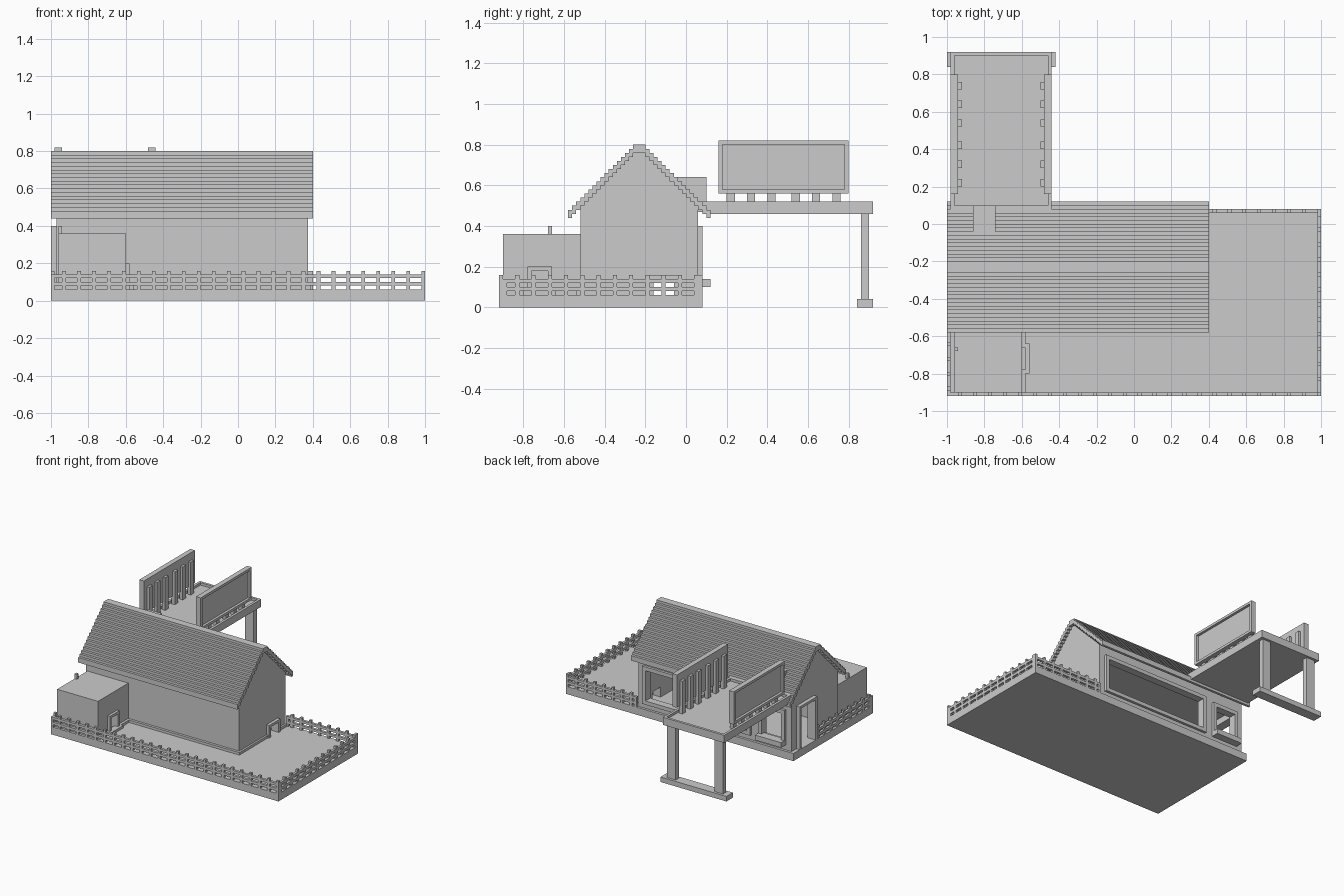
import bpy, bmesh

if "Cube" in bpy.data.objects:
    bpy.data.objects.remove(bpy.data.objects["Cube"])


def boxes(name, items):
    """One object made of boxes given as (x0, x1, y0, y1, z0, z1)."""
    bm = bmesh.new()
    for x0, x1, y0, y1, z0, z1 in items:
        verts = bmesh.ops.create_cube(bm, size=1)["verts"]
        for v in verts:
            v.co.x = x1 if v.co.x > 0 else x0
            v.co.y = y1 if v.co.y > 0 else y0
            v.co.z = z1 if v.co.z > 0 else z0
    return finish(name, bm)


def finish(name, bm):
    mesh = bpy.data.meshes.new(name)
    bmesh.ops.recalc_face_normals(bm, faces=bm.faces[:])
    bm.to_mesh(mesh)
    bm.free()
    ob = bpy.data.objects.new(name, mesh)
    bpy.context.collection.objects.link(ob)
    return ob


def extrude_x(name, profile, x0, x1):
    """Prism along x from a (y, z) profile."""
    bm = bmesh.new()
    face = bm.faces.new([bm.verts.new((x0, y, z)) for y, z in profile])
    ext = bmesh.ops.extrude_face_region(bm, geom=[face])["geom"]
    moved = [g for g in ext if isinstance(g, bmesh.types.BMVert)]
    bmesh.ops.translate(bm, vec=(x1 - x0, 0, 0), verts=moved)
    return finish(name, bm)


def cut(target, name, box):
    cutter = boxes(name, [box])
    cutter.hide_render = True
    cutter.hide_viewport = True
    cutter.display_type = 'WIRE'
    mod = target.modifiers.new(name, 'BOOLEAN')
    mod.operation = 'DIFFERENCE'
    mod.solver = 'EXACT'
    mod.object = cutter


def frame(axis, d0, d1, a0, a1, z0, z1, w, bottom=True):
    """Rectangular trim; depth runs along axis, a is the other direction."""
    parts = [(a0, a0 + w, z0, z1), (a1 - w, a1, z0, z1), (a0 + w, a1 - w, z1 - w, z1)]
    if bottom:
        parts.append((a0 + w, a1 - w, z0, z0 + w))
    if axis == 'x':
        return [(d0, d1, a, b, c, d) for a, b, c, d in parts]
    return [(a, b, d0, d1, c, d) for a, b, c, d in parts]


def fence(name, axis, d0, d1, a0, a1):
    """Two rails with narrow pickets every 0.08, counted back from a1."""
    spans = [(a0, a1, 0.08, 0.10), (a0, a1, 0.12, 0.14), (a0, a0 + 0.02, 0.05, 0.14)]
    p = a1
    while p - 0.02 >= a0 - 0.001:
        spans.append((p - 0.02, p, 0.05, 0.16))
        p -= 0.08
    if axis == 'x':
        boxes(name, [(a, b, d0, d1, c, d) for a, b, c, d in spans])
    else:
        boxes(name, [(d0, d1, a, b, c, d) for a, b, c, d in spans])


# Ground slab and fences
boxes("ground_slab", [(-1, 1, -0.92, 0.08, 0, 0.06)])
fence("front_fence", 'x', -0.92, -0.90, -1, 1)
fence("back_fence", 'x', 0.06, 0.08, 0.38, 1)
fence("right_fence", 'y', 0.98, 1, -0.90, 0.06)
fence("left_fence", 'y', -1, -0.98, -0.90, -0.23)

# Hollow house with gable ends
house = extrude_x("house_walls", [(-0.52, 0.05), (0.06, 0.05), (0.06, 0.52),
                                  (-0.20, 0.78), (-0.26, 0.78), (-0.52, 0.52)], -0.97, 0.375)
cut(house, "room_cutter", (-0.93, 0.335, -0.48, 0.02, 0.0, 0.43))
cut(house, "wide_window_cutter", (-0.59, 0.30, 0.0, 0.2, 0.13, 0.37))
cut(house, "small_window_cutter", (-0.89, -0.72, 0.0, 0.2, 0.13, 0.35))
cut(house, "left_door_cutter", (-1.1, -0.9, -0.20, -0.02, 0.0, 0.38))
cut(house, "right_hatch_cutter", (0.3, 0.5, -0.16, -0.06, 0.0, 0.14))

# Window and door trim
boxes("wide_window_frame", frame('y', 0.055, 0.08, -0.62, 0.33, 0.10, 0.40, 0.03))
boxes("small_window_frame", frame('y', 0.055, 0.08, -0.92, -0.69, 0.10, 0.38, 0.03))
boxes("small_window_sill", [(-0.92, -0.69, 0.05, 0.12, 0.10, 0.14)])
boxes("left_door_frame", frame('x', -1, -0.96, -0.22, 0.0, 0.06, 0.40, 0.02, False))
boxes("right_hatch_frame", frame('x', 0.37, 0.40, -0.18, -0.04, 0.06, 0.16, 0.02, False))

# Stepped roof: each course drops and widens by one step
C, S, N = -0.23, 0.02, 17
right_top, right_under = [], []
for k in range(N):
    d = 0.03 + S * k
    right_top += [(C + d, 0.80 - S * k), (C + d, 0.78 - S * k)]
    right_under += [(C + d, 0.76 - S * k), (C + d, 0.74 - S * k)]
right_top[-1] = (C + d, 0.76 - S * (N - 1))
right_under = right_under[:-2]
half = right_top + right_under[::-1]
mirrored = [(2 * C - y, z) for y, z in half[::-1]]
extrude_x("stepped_roof", half + mirrored, -1, 0.40)

# Plinth strips around house and annex
boxes("plinth", [(-0.58, 0.39, -0.54, -0.51, 0.05, 0.08),
                 (0.37, 0.39, -0.52, -0.18, 0.05, 0.08),
                 (0.37, 0.39, -0.04, 0.06, 0.05, 0.08),
                 (-0.98, -0.96, -0.90, -0.22, 0.05, 0.08),
                 (-0.61, -0.58, -0.90, -0.52, 0.05, 0.08)])

# Front annex with its side door, step and pipe
annex = boxes("annex", [(-0.96, -0.60, -0.90, -0.51, 0.05, 0.36)])
cut(annex, "annex_door_cutter", (-0.72, -0.5, -0.76, -0.68, 0.06, 0.18))
boxes("annex_door_frame", frame('x', -0.61, -0.58, -0.78, -0.66, 0.06, 0.20, 0.02, False))
boxes("annex_step", [(-0.60, -0.56, -0.80, -0.64, 0.05, 0.08)])
boxes("annex_pipe", [(-0.96, -0.94, -0.68, -0.66, 0.35, 0.40)])

# Roof hatch leading to the raised deck
boxes("roof_hatch", [(-0.86, -0.74, -0.05, 0.10, 0.47, 0.64)])

# Raised deck with a low lip, carried on two posts and a foot bar
boxes("deck", [(-0.98, -0.44, 0.08, 0.92, 0.46, 0.50)])
boxes("deck_lip", [(-0.98, -0.96, 0.08, 0.92, 0.49, 0.52), (-0.46, -0.44, 0.08, 0.92, 0.49, 0.52),
                   (-0.96, -0.46, 0.90, 0.92, 0.49, 0.52), (-0.96, -0.46, 0.08, 0.10, 0.49, 0.52)])
boxes("deck_posts", [(x, x + 0.075, 0.86, 0.90, 0.03, 0.47) for x in (-0.955, -0.54)])
boxes("deck_foot_bar", [(-1, -0.42, 0.84, 0.92, 0, 0.04)])

# Two framed sign boards facing outwards, with support ribs on the inner side
for side, sgn in (("left", -1), ("right", 1)):
    def sx(a, b):
        return tuple(sorted((-0.71 + sgn * a, -0.71 + sgn * b)))
    boxes(side + "_sign_panel", [(*sx(0.23, 0.25), 0.16, 0.80, 0.56, 0.82)])
    boxes(side + "_sign_frame", frame('x', *sx(0.245, 0.27), 0.16, 0.80, 0.56, 0.82, 0.02))
    boxes(side + "_sign_ribs", [(*sx(0.21, 0.24), y, y + 0.04, 0.49, 0.76)
                                for y in (0.20, 0.30, 0.40, 0.52, 0.62, 0.72)])
